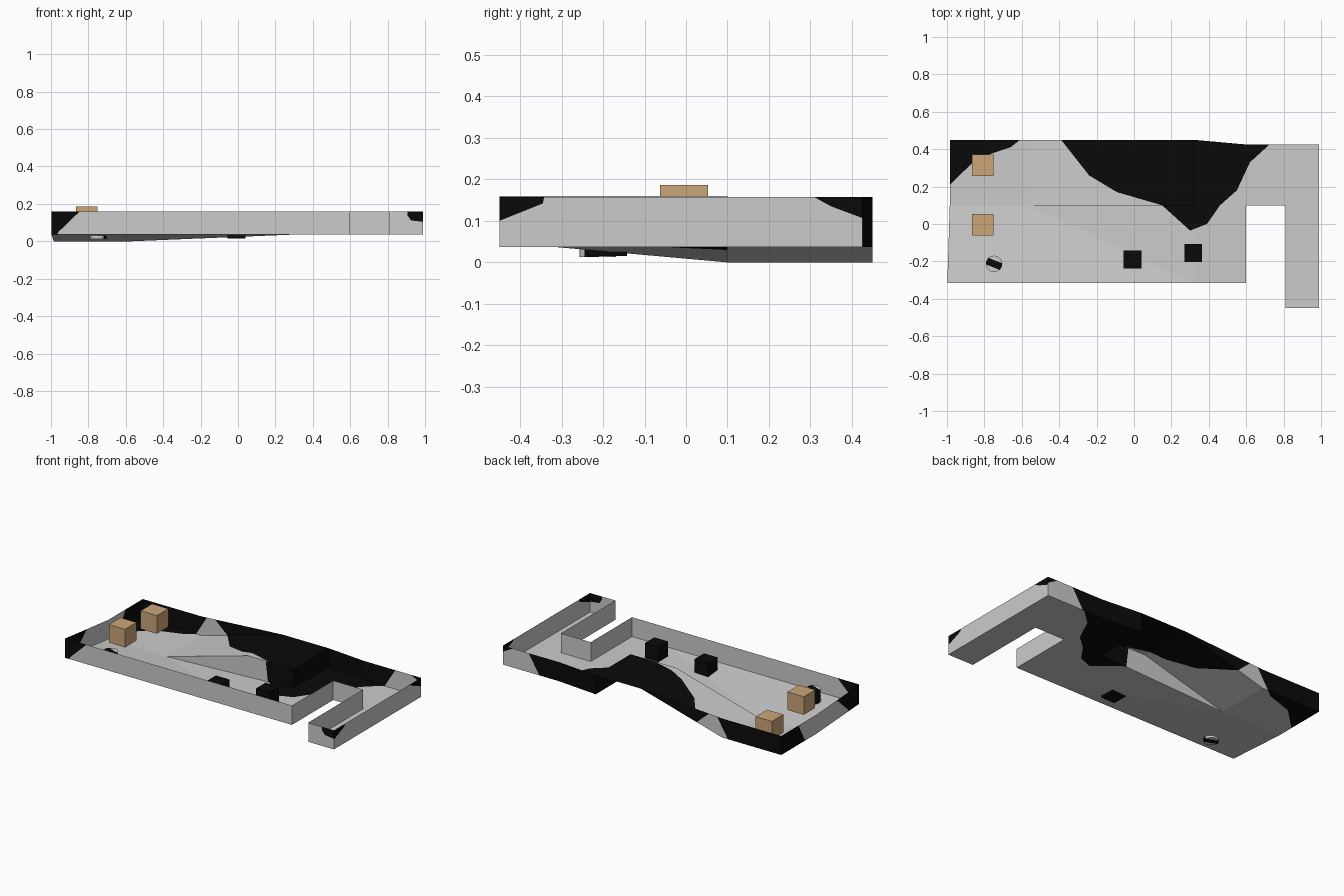
import bpy, bmesh, math
from mathutils import Vector, Matrix

if "Cube" in bpy.data.objects:
    bpy.data.objects.remove(bpy.data.objects["Cube"])


def mat(name, col):
    m = bpy.data.materials.new(name)
    m.diffuse_color = (*col, 1)
    m.use_nodes = True
    m.node_tree.nodes["Principled BSDF"].inputs["Base Color"].default_value = m.diffuse_color
    return m


GREY = mat("light_grey", (0.6, 0.6, 0.6))
BLACK = mat("black", (0.003, 0.003, 0.003))
TAN = mat("crate_tan", (0.6, 0.38, 0.19))


def inside(p, poly):
    hit = False
    for (ax, ay), (bx, by) in zip(poly, poly[1:] + poly[:1]):
        if (ay > p[1]) != (by > p[1]) and p[0] < (bx - ax) * (p[1] - ay) / (by - ay) + ax:
            hit = not hit
    return hit


def finish(name, bm, mats):
    me = bpy.data.meshes.new(name)
    bm.to_mesh(me)
    bm.free()
    for m in mats:
        me.materials.append(m)
    ob = bpy.data.objects.new(name, me)
    bpy.context.collection.objects.link(ob)
    return ob


def paint(bm, axis, polys):
    """Cut faces along outlines projected down one axis, blacken the inside."""
    u, v = [i for i in range(3) if i != axis]
    for poly in polys:
        for a, b in zip(poly, poly[1:] + poly[:1]):
            co, no = Vector((0, 0, 0)), Vector((0, 0, 0))
            co[u], co[v] = a
            no[u], no[v] = b[1] - a[1], a[0] - b[0]
            bmesh.ops.bisect_plane(bm, geom=bm.verts[:] + bm.edges[:] + bm.faces[:],
                                   dist=1e-5, plane_co=co, plane_no=no.normalized())
    for f in bm.faces:
        c = f.calc_center_median()
        if any(inside((c[u], c[v]), p) for p in polys):
            f.material_index = 1


def sheet(name, faces, axis=2, polys=()):
    bm = bmesh.new()
    for pts in faces:
        bm.faces.new([bm.verts.new(p) for p in pts])
    bmesh.ops.remove_doubles(bm, verts=bm.verts[:], dist=1e-4)
    paint(bm, axis, polys)
    return finish(name, bm, [GREY, BLACK])


def wall(name, path, axis=1, polys=()):
    """Upright sheet along points (x, y, bottom, top)."""
    faces = [[(a[0], a[1], a[2]), (b[0], b[1], b[2]), (b[0], b[1], b[3]), (a[0], a[1], a[3])]
             for a, b in zip(path, path[1:])]
    return sheet(name, faces, axis, polys)


def box(name, x, y, top, s, m):
    bm = bmesh.new()
    bmesh.ops.create_cube(bm, size=s, matrix=Matrix.Translation((x, y, top - s / 2)))
    finish(name, bm, [m])


L, T = 0.037, 0.158          # upper floor level, wall top
XL, XF = -0.985, -0.998      # left edge at the back and front
XR, XP = -0.57, 0.32         # ramp foot, platform end
YF, YM, YB = -0.315, 0.1, 0.45

# Black patches seen from above
spill = [(-0.39, 0.46), (-0.39, 0.45), (-0.24, 0.26), (-0.09, 0.17), (0.15, 0.10),
         (0.30, -0.035), (0.39, 0.0), (0.46, 0.10), (0.55, 0.18), (0.62, 0.33), (0.73, 0.43),
         (0.73, 0.46)]
corner = [(-1.1, 0.10), (-0.985, 0.21), (-0.84, 0.35), (-0.66, 0.41), (-0.61, 0.45), (-0.61, 0.5), (-1.1, 0.5)]

# Floor: sloping front part, low back corner, raised right part
sheet("floor", [
    [(XF, YF, L), (XP, YF, L), (XR, YM, 0), (XL, YM, 0)],
    [(XP, YF, L), (XP, YM, L), (XR, YM, 0)],
    [(XL, YM, 0), (XR, YM, 0), (XR, YB, 0), (XL, YB, 0)],
    [(XP, YF, L), (0.6, YF, L), (0.6, YM, L), (XP, YM, L)],
    [(XP, YM, L), (0.6, YM, L), (0.6, 0.425, L), (XP, YB, L)],
    [(0.6, YM, L), (0.81, YM, L), (0.81, 0.425, L), (0.6, 0.425, L)],
    [(0.81, YM, L), (0.99, YM, L), (0.99, 0.425, L), (0.81, 0.425, L)],
    [(0.81, -0.45, L), (0.99, -0.45, L), (0.99, YM, L), (0.81, YM, L)],
], 2, [spill, corner])

# Ramp and platform along the back
sheet("ramp", [
    [(XR, YM, 0), (0, YM, T), (0, YB, T), (XR, YB, 0)],
    [(0, YM, T), (XP, YM, T), (XP, YB, T), (0, YB, T)],
], 2, [spill])
sheet("ramp_side", [[(XR, YM, 0), (XP, YM, L), (XP, YM, T), (0, YM, T)]],
      1, [[(0.12, 0.2), (0.15, -0.05), (0.5, -0.05), (0.5, 0.2)]])
wall("platform_end", [(XP, YM, L, T), (XP, YB, L, T)], 0,
     [[(0, -0.1), (0.6, -0.1), (0.6, 0.3), (0, 0.3)]])

# Outer walls
wall("front_wall", [(XF, YF, L, 0.16), (0.6, YF, L, 0.16)], 1,
     [[(-1.1, 0.0), (-0.975, 0.02), (-0.96, 0.05), (-0.845, 0.161), (-0.845, 0.2), (-1.1, 0.2)]])
wall("left_wall", [(XF, YF, L, T), (XL, YM, 0, 0.121), (XL, YB, 0, 0.121)], 0,
     [[(-0.5, -0.1), (-0.25, 0.0), (-0.1, 0.14), (-0.1, 0.3), (-0.5, 0.3)],
      [(0.21, -0.1), (0.21, 0.0), (0.28, 0.13), (0.28, 0.3), (0.6, 0.3), (0.6, -0.1)]])
sheet("back_left_wall", [
    [(XL, YB, 0), (XR, YB, 0), (XR, YB, 0.121), (XL, YB, 0.121)],
    [(XR, YB, 0), (0, YB, T), (XR, YB, 0.121)],
], 1, [[(-1.1, -0.1), (-0.61, -0.1), (-0.61, 0.0), (-0.53, 0.13), (-0.53, 0.2), (-1.1, 0.2)],
       [(-0.39, -0.1), (-0.39, 0.05), (-0.48, 0.13), (-0.48, 0.2), (0.1, 0.2), (0.1, -0.1)]])
wall("back_right_wall", [(XP, YB, L, T), (0.59, 0.425, L, T), (0.99, 0.425, L, T)], 1,
     [[(0.2, 0.0), (0.73, 0.03), (0.81, 0.16), (0.81, 0.2), (0.2, 0.2)],
      [(0.92, 0.2), (0.92, 0.158), (1.1, 0.06), (1.1, 0.2)]])
wall("right_wall", [(0.99, -0.45, L, T), (0.99, 0.425, L, T)], 0,
     [[(-0.5, 0.08), (-0.45, 0.1), (-0.4, 0.12), (-0.345, 0.142), (-0.34, 0.17), (-0.5, 0.17)],
      [(0.31, 0.17), (0.31, 0.157), (0.35, 0.135), (0.43, 0.105), (0.43, 0.17)]])
wall("notch_walls", [(0.6, YF, L, 0.16), (0.6, YM, L, 0.16), (0.81, YM, L, 0.16), (0.81, -0.45, L, 0.16)])
wall("corridor_end_wall", [(0.81, -0.45, L, T), (0.99, -0.45, L, T)], 1,
     [[(0.905, 0.17), (0.905, 0.14), (0.925, 0.112), (1.05, 0.096), (1.05, 0.17)]])

# Crates
box("crate_front", -0.808, -0.005, 0.187, 0.115, TAN)
box("crate_back", -0.808, 0.315, 0.152, 0.115, TAN)
box("black_block_left", -0.008, -0.19, 0.11, 0.095, BLACK)
box("black_block_right", 0.317, -0.155, 0.138, 0.095, BLACK)

# Barrel with a black band across it
bm = bmesh.new()
bmesh.ops.create_cone(bm, cap_ends=True, segments=16, radius1=0.044, radius2=0.044, depth=0.095,
                      matrix=Matrix.Translation((-0.748, -0.213, 0.06)))
paint(bm, 2, [[(-0.82, -0.165), (-0.82, -0.205), (-0.68, -0.26), (-0.68, -0.22)]])
finish("barrel", bm, [GREY, BLACK])
